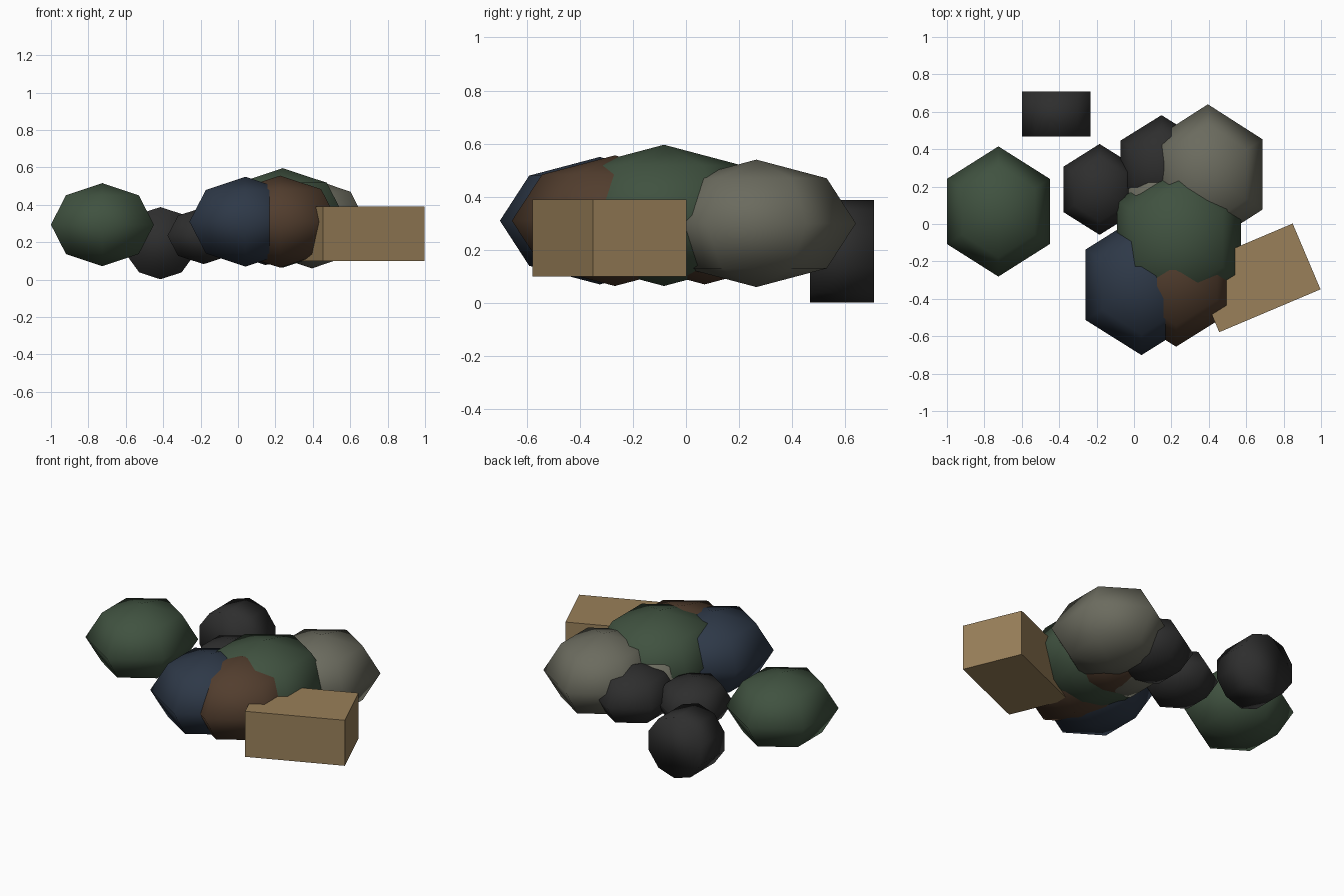
import bpy, bmesh, math
from mathutils import Matrix, Vector

cube = bpy.data.objects.get("Cube")
if cube:
    bpy.data.objects.remove(cube, do_unlink=True)


def material(name, r, g, b):
    m = bpy.data.materials.new(name)
    m.use_nodes = True
    m.diffuse_color = (r, g, b, 1)
    bsdf = m.node_tree.nodes["Principled BSDF"]
    bsdf.inputs["Base Color"].default_value = (r, g, b, 1)
    bsdf.inputs["Roughness"].default_value = 0.9
    return m


GREEN = material("dark green", 0.051, 0.084, 0.051)
STONE = material("grey beige", 0.147, 0.147, 0.113)
BLUE = material("navy blue", 0.027, 0.040, 0.064)
BROWN = material("dark brown", 0.084, 0.047, 0.027)
BLACK = material("near black", 0.027, 0.027, 0.027)
CARD = material("cardboard", 0.319, 0.214, 0.100)


def finish(name, bm, mat, smooth):
    bmesh.ops.recalc_face_normals(bm, faces=bm.faces)
    for f in bm.faces:
        f.smooth = smooth
    mesh = bpy.data.meshes.new(name)
    bm.to_mesh(mesh)
    bm.free()
    mesh.materials.append(mat)
    ob = bpy.data.objects.new(name, mesh)
    bpy.context.collection.objects.link(ob)
    return ob


def bundle(name, mat, centre, radii):
    """Six-sided squashed ball: a half-octagon profile spun about z."""
    bm = bmesh.new()
    arc = [bm.verts.new((0, math.sin(i * math.pi / 4), math.cos(i * math.pi / 4)))
           for i in range(5)]
    edges = [bm.edges.new(pair) for pair in zip(arc, arc[1:])]
    bmesh.ops.spin(bm, geom=arc + edges, cent=(0, 0, 0), axis=(0, 0, 1),
                   angle=math.tau, steps=6)
    bmesh.ops.remove_doubles(bm, verts=bm.verts, dist=0.001)
    bmesh.ops.transform(bm, verts=bm.verts,
                        matrix=Matrix.Translation(centre) @ Matrix.Diagonal((*radii, 1)))
    return finish(name, bm, mat, True)


# Heap of soft bags: centre, then radii
bundle("lone_green_bag", GREEN, (-0.725, 0.067, 0.294), (0.318, 0.348, 0.222))
bundle("large_green_bag", GREEN, (0.24, -0.083, 0.33), (0.383, 0.416, 0.266))
bundle("blue_bag", BLUE, (0.04, -0.325, 0.31), (0.346, 0.376, 0.24))
bundle("front_brown_bag", BROWN, (0.225, -0.268, 0.31), (0.358, 0.388, 0.246))
bundle("back_beige_bag", STONE, (0.395, 0.265, 0.30), (0.338, 0.375, 0.24))
bundle("small_black_bag", BLACK, (-0.184, 0.185, 0.235), (0.223, 0.243, 0.152))
bundle("back_black_bag", BLACK, (0.147, 0.31, 0.25), (0.253, 0.272, 0.172))
bundle("buried_beige_bag", STONE, (0.166, 0.08, 0.26), (0.255, 0.28, 0.18))
bundle("buried_brown_bag", BROWN, (0.24, 0.07, 0.26), (0.27, 0.295, 0.19))

# Ten-sided roll lying along y
bm = bmesh.new()
bmesh.ops.create_cone(bm, cap_ends=True, segments=10, radius1=0.193, radius2=0.193, depth=0.24)
top = max(bm.verts, key=lambda v: v.co.y).co.copy()
turn = math.atan2(top.x, top.y)
bmesh.ops.rotate(bm, verts=bm.verts, matrix=Matrix.Rotation(turn, 3, "Z"))
bmesh.ops.rotate(bm, verts=bm.verts, matrix=Matrix.Rotation(math.pi / 2, 3, "X"))
bmesh.ops.translate(bm, verts=bm.verts, vec=Vector((-0.415, 0.588, 0.195)))
finish("black_roll", bm, BLACK, True)

# Cardboard box leaning into the heap
bm = bmesh.new()
bmesh.ops.create_cube(bm, size=1)
bmesh.ops.transform(bm, verts=bm.verts,
                    matrix=Matrix.Translation((0.652, -0.288, 0.245))
                    @ Matrix.Rotation(0.4, 4, "Z")
                    @ Matrix.Diagonal((0.588, 0.382, 0.29, 1)))
finish("cardboard_box", bm, CARD, False)
